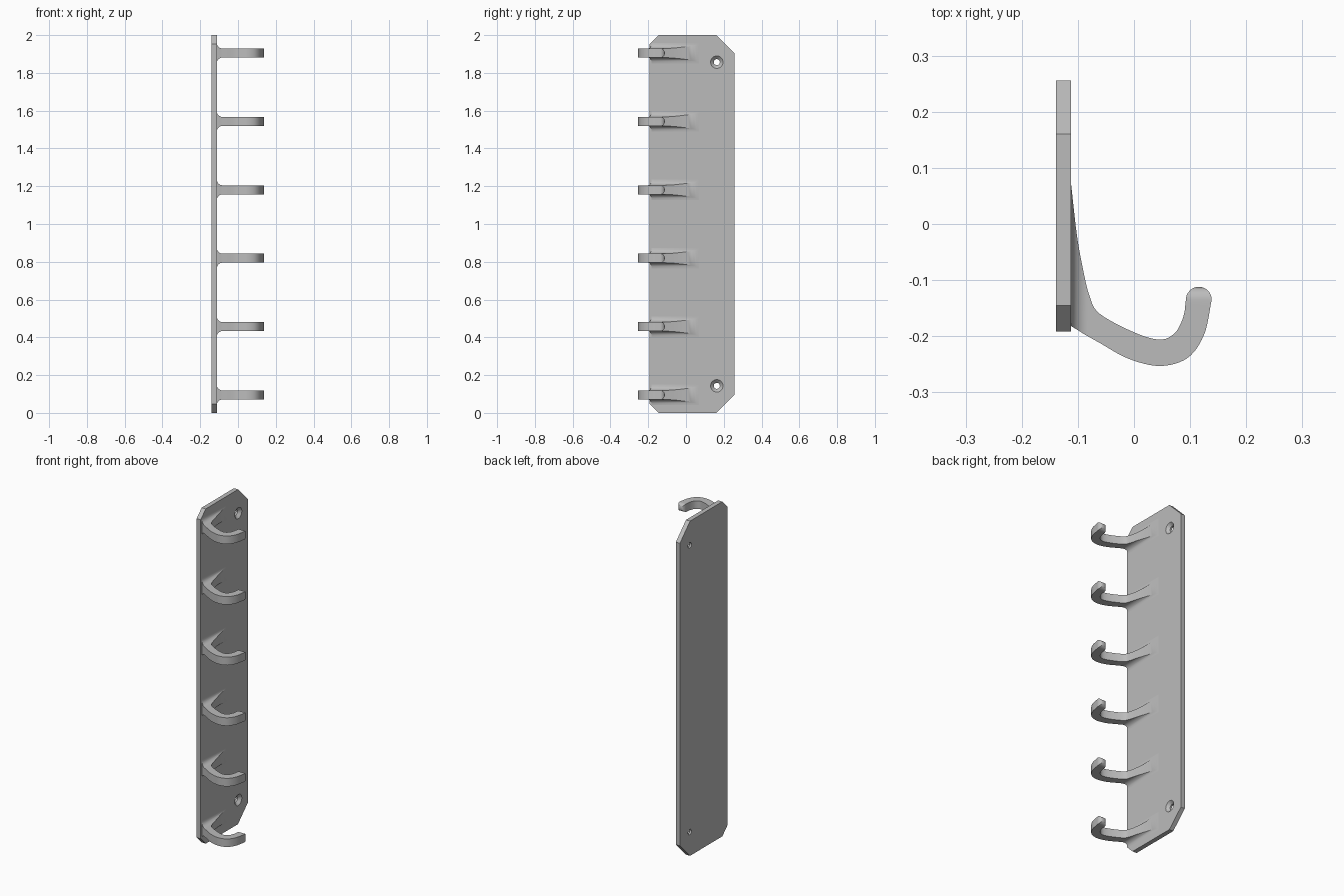
import bpy, bmesh, math
from mathutils import Vector

cube = bpy.data.objects.get("Cube")
if cube:
    bpy.data.objects.remove(cube, do_unlink=True)

grey = bpy.data.materials.new("plain grey")
grey.use_nodes = True
grey.diffuse_color = (0.5, 0.5, 0.5, 1)
grey.node_tree.nodes["Principled BSDF"].inputs["Base Color"].default_value = grey.diffuse_color

PLATE_BACK, PLATE_FACE = -0.139, -0.112
HALF, FILLET, TIP = 0.024, 0.03, 0.023


def add_object(name, bm):
    bmesh.ops.recalc_face_normals(bm, faces=bm.faces)
    mesh = bpy.data.meshes.new(name)
    bm.to_mesh(mesh)
    bm.free()
    mesh.materials.append(grey)
    obj = bpy.data.objects.new(name, mesh)
    bpy.context.collection.objects.link(obj)
    return obj


def activate(obj):
    bpy.ops.object.select_all(action='DESELECT')
    obj.select_set(True)
    bpy.context.view_layer.objects.active = obj


def smooth(obj):
    activate(obj)
    bpy.ops.object.shade_smooth_by_angle(angle=math.radians(30))


def skin(rings):
    """Closed body through rings of equal vertex count."""
    bm = bmesh.new()
    loops = [[bm.verts.new(p) for p in ring] for ring in rings]
    n = len(loops[0])
    for a, b in zip(loops, loops[1:]):
        for i in range(n):
            j = (i + 1) % n
            bm.faces.new((a[i], a[j], b[j], b[i]))
    bm.faces.new(loops[0])
    bm.faces.new(loops[-1])
    return bm


# Back plate with clipped corners
outline = [(-0.145, 0), (0.16, 0), (0.256, 0.096), (0.256, 1.904),
           (0.16, 2), (-0.145, 2), (-0.192, 1.953), (-0.192, 0.047)]
plate = add_object("back_plate", skin(
    [[(x, y, z) for y, z in outline] for x in (PLATE_BACK, PLATE_FACE)]))

# Countersunk screw holes
for z in (0.143, 1.857):
    rings = []
    for x, r in ((-0.16, 0.016), (-0.128, 0.016), (PLATE_FACE, 0.033), (-0.1, 0.033)):
        angles = [math.tau * k / 32 for k in range(32)]
        rings.append([(x, 0.163 + r * math.cos(a), z + r * math.sin(a)) for a in angles])
    cutter = add_object("screw_hole_cutter", skin(rings))
    cutter.hide_render = True
    cut = plate.modifiers.new("screw_hole", 'BOOLEAN')
    cut.operation = 'DIFFERENCE'
    cut.solver = 'EXACT'
    cut.object = cutter
    activate(plate)
    bpy.ops.object.modifier_apply(modifier=cut.name)
    bpy.data.objects.remove(cutter, do_unlink=True)
smooth(plate)

# Hook profile: inner x, y and outer x, y at each station from root to tip
stations = [Vector(s) for s in (
    (-0.118, 0.12, -0.118, -0.178), (-0.112, 0.07, -0.112, -0.182),
    (-0.102, -0.018, -0.102, -0.188), (-0.091, -0.08, -0.091, -0.195),
    (-0.079, -0.129, -0.079, -0.202), (-0.061, -0.16, -0.061, -0.212),
    (0, -0.193, -0.01, -0.24), (0.046, -0.206, 0.046, -0.253),
    (0.073, -0.194, 0.095, -0.239), (0.088, -0.165, 0.125, -0.197),
    (0.0925, -0.135, 0.1385, -0.135))]


def spline(points, steps=6):
    ends = [2 * points[0] - points[1]] + points + [2 * points[-1] - points[-2]]
    for a, b, c, d in zip(ends, ends[1:], ends[2:], ends[3:]):
        for k in range(steps):
            t = k / steps
            yield (2 * b + (c - a) * t + (2 * a - 5 * b + 4 * c - d) * t * t
                   + (3 * b - a - 3 * c + d) * t ** 3) / 2
    yield points[-1]


def half_width(x):
    """Hook half width, flaring into the plate with a round fillet."""
    gap = FILLET - min(max(x - PLATE_FACE, 0), FILLET)
    return HALF + FILLET - math.sqrt(FILLET ** 2 - gap ** 2)


def hook_rings(z):
    rings = []
    for xi, yi, xo, yo in spline(stations):
        hi, ho = half_width(xi), half_width(xo)
        rings.append([(xi, yi, z - hi), (xi, yi, z + hi), (xo, yo, z + ho), (xo, yo, z - ho)])
    # Domed tip
    cx, cy = 0.1155, -0.135
    for k in range(1, 9):
        a = math.radians(11 * k)
        w, h, y = TIP * math.cos(a), HALF * math.cos(a), cy + TIP * math.sin(a)
        rings.append([(cx - w, y, z - h), (cx - w, y, z + h), (cx + w, y, z + h), (cx + w, y, z - h)])
    return rings


for i in range(6):
    smooth(add_object(f"hook_{i + 1}", skin(hook_rings(0.095 + 0.362 * i))))
